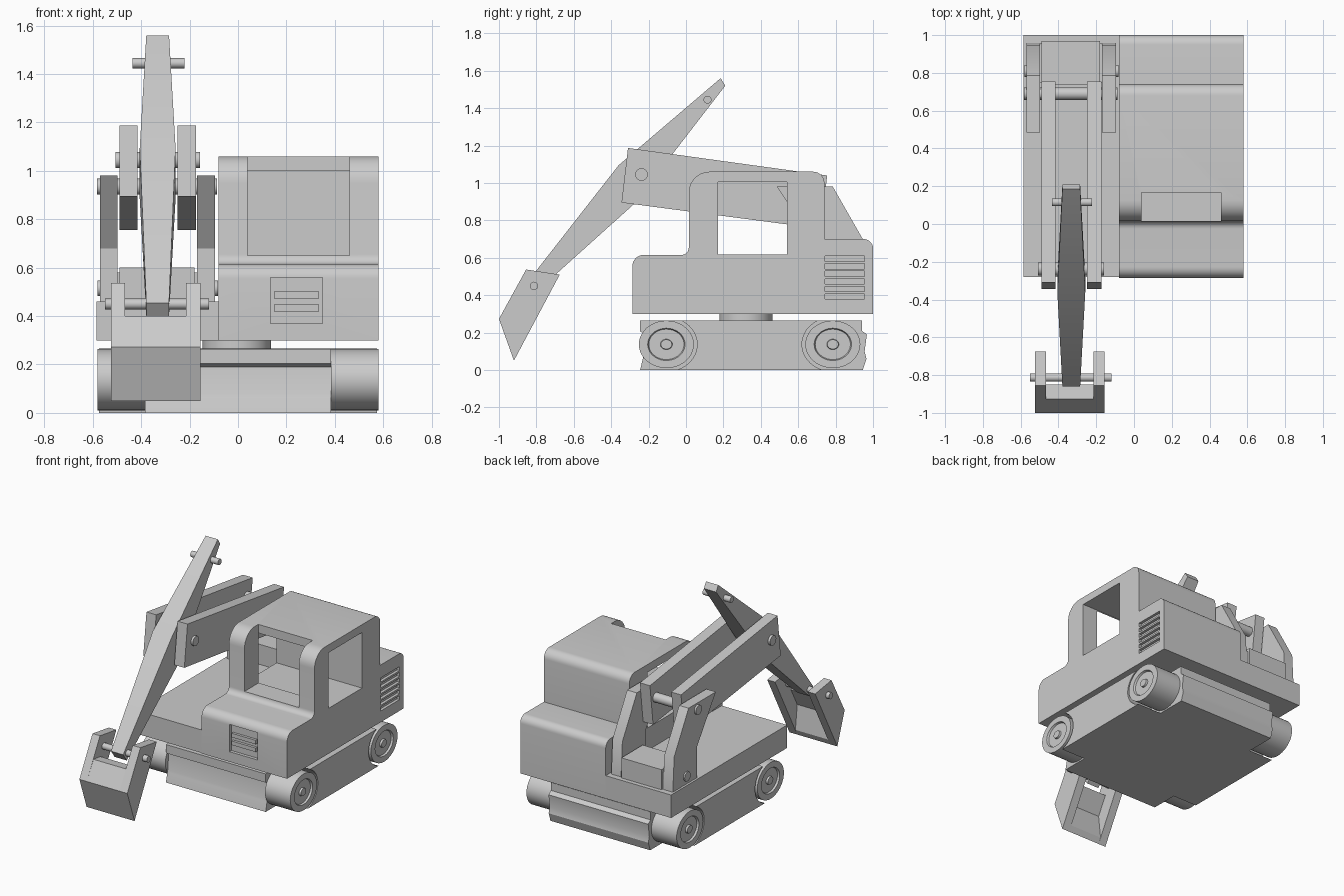
import bpy, bmesh, math

if "Cube" in bpy.data.objects:
    bpy.data.objects.remove(bpy.data.objects["Cube"])

grey = bpy.data.materials.new("plain grey")
grey.diffuse_color = (0.6, 0.6, 0.6, 1)
grey.use_nodes = True
grey.node_tree.nodes["Principled BSDF"].inputs["Base Color"].default_value = grey.diffuse_color


def finish(name, bm):
    bmesh.ops.recalc_face_normals(bm, faces=bm.faces[:])
    me = bpy.data.meshes.new(name)
    bm.to_mesh(me)
    bm.free()
    me.materials.append(grey)
    ob = bpy.data.objects.new(name, me)
    bpy.context.collection.objects.link(ob)
    return ob


def prism(name, pts, x0, x1):
    """Extrude a (y, z) profile from x0 to x1."""
    bm = bmesh.new()
    a = [bm.verts.new((x0, y, z)) for y, z in pts]
    b = [bm.verts.new((x1, y, z)) for y, z in pts]
    bm.faces.new(a)
    bm.faces.new(b[::-1])
    for i in range(len(pts)):
        j = (i + 1) % len(pts)
        bm.faces.new((a[i], b[i], b[j], a[j]))
    return finish(name, bm)


def box(name, x0, x1, y0, y1, z0, z1):
    return prism(name, [(y0, z0), (y1, z0), (y1, z1), (y0, z1)], x0, x1)


def arc(cy, cz, ry, rz, a0, a1, n=8):
    angs = [math.radians(a0 + (a1 - a0) * i / n) for i in range(n + 1)]
    return [(cy + ry * math.cos(a), cz + rz * math.sin(a)) for a in angs]


def pin(name, y, z, r, x0, x1, n=20):
    return prism(name, arc(y, z, r, r, 0, 360 - 360 / n, n - 1), x0, x1)


def cut(ob, cutters):
    for c in cutters:
        m = ob.modifiers.new("cut", 'BOOLEAN')
        m.object, m.operation, m.solver = c, 'DIFFERENCE', 'EXACT'
        bpy.context.view_layer.objects.active = ob
        bpy.ops.object.modifier_apply(modifier=m.name)
        bpy.data.objects.remove(c)


def wheel(name, side, cy, cz=0.137, ry=0.147, rz=0.127, n=40):
    """Oval roller with a recessed rim and a hub."""
    prof = [(1, .385), (1, .58), (.68, .58), (.64, .567), (.22, .567), (.2, .58)]
    bm = bmesh.new()
    rings = []
    for r, x in prof:
        rings.append([bm.verts.new((side * x, cy + r * ry * math.cos(2 * math.pi * i / n),
                                    cz + r * rz * math.sin(2 * math.pi * i / n))) for i in range(n)])
    for a, b in zip(rings, rings[1:]):
        for i in range(n):
            j = (i + 1) % n
            bm.faces.new((a[i], a[j], b[j], b[i]))
    bm.faces.new(rings[0])
    bm.faces.new(rings[-1])
    return finish(name, bm)


# Undercarriage: centre block, side block hollowed round the rollers, rollers
prism("undercarriage_core", [(-.245, .265), (-.245, .205), (-.215, .19), (-.225, .08), (-.23, .065),
                             (-.245, 0), (.945, 0), (.965, .06), (.955, .10), (.967, .19),
                             (.94, .21), (.94, .265)], -.385, .385)
FRONT, REAR = -.105, .785
prism("undercarriage_sides", arc(FRONT, .137, .165, .145, 62, -71, 14)
      + arc(REAR, .137, .165, .145, 251, 118, 14), -.575, .575)
for s, sn in ((-1, "left"), (1, "right")):
    wheel("front_roller_" + sn, s, FRONT)
    wheel("rear_roller_" + sn, s, REAR)

# Turntable
bm = bmesh.new()
bmesh.ops.create_cone(bm, cap_ends=True, segments=40, radius1=.142, radius2=.142, depth=.06)
bmesh.ops.translate(bm, verts=bm.verts[:], vec=(-.005, .32, .28))
finish("turntable", bm)

# Deck on the left and cab body on the right
box("deck", -.585, -.08, -.28, 1.0, .30, .46)
body = prism("cab_body", [(-.287, .30)] + arc(-.227, .555, .06, .06, 180, 90)
             + arc(-.025, .655, .04, .04, 270, 360, 6)
             + arc(.125, .95, .11, .11, 180, 90)
             + arc(.68, 1.0, .06, .06, 90, 0)
             + [(.74, .70)] + arc(.95, .65, .05, .05, 90, 0) + [(1.0, .30)], -.08, .58)
cutters = [box("window_cutter", -.2, .7, .17, .54, .617, 1.005),
           box("windscreen_cutter", .04, .46, -.03, .167, .65, 1.2),
           box("windscreen_join_cutter", .04, .46, .16, .3, .65, 1.0),
           box("grille_cutter", .135, .35, -.4, -.265, .37, .56)]
for i in range(6):
    z = .595 - i * .0405
    cutters.append(box("slot_cutter", .56, .7, .742, .955, z - .014, z + .014))
cut(body, cutters)
for z in (.433, .487):
    box("grille_bar", .148, .335, -.283, -.255, z - .014, z + .014)

# Boom brackets, filler block and pins
for x0, x1, sn in ((-.57, -.497, "left"), (-.17, -.095, "right")):
    prism("boom_bracket_" + sn, [(.485, .98), (.785, .98), (.945, .70), (.96, .45),
                                 (.69, .45), (.69, .68)], x0, x1)
box("bracket_block", -.49, -.18, .735, .97, .45, .60)
for x0, x1, sn in ((-.497, -.49, "left"), (-.18, -.17, "right")):
    box("block_spacer_" + sn, x0, x1, .75, .955, .45, .58)
pin("boom_pivot_pin", .69, .935, .033, -.583, -.087)
pin("bracket_pin", .81, .515, .033, -.58, -.083)

# Boom plates
for x0, x1, sn in ((-.49, -.415, "left"), (-.25, -.173, "right")):
    prism("boom_plate_" + sn, [(-.31, 1.187), (.755, 1.04), (.72, .755), (-.345, .895)], x0, x1)
pin("boom_front_pin", -.238, 1.045, .034, -.507, -.158)

# Stick: lofted through three tapered sections (top edge, lower edge, half width)
CX = -.332
bm = bmesh.new()
rings = []
for top, low, w in (((.185, 1.56), (.21, 1.52), .047), ((-.36, 1.095), (-.28, .885), .074),
                    ((-.86, .455), (-.82, .40), .047)):
    rings.append([bm.verts.new((CX + s * w, *p)) for p, s in
                  ((top, -1), (top, 1), (low, 1), (low, -1))])
for a, b in zip(rings, rings[1:]):
    for i in range(4):
        j = (i + 1) % 4
        bm.faces.new((a[i], a[j], b[j], b[i]))
bm.faces.new(rings[0])
bm.faces.new(rings[-1])
finish("stick", bm)
pin("stick_top_pin", .115, 1.445, .021, -.435, -.222)

# Bucket
for x0, x1, sn in ((-.525, -.467, "left"), (-.215, -.155, "right")):
    prism("bucket_side_" + sn, [(-.855, .537), (-.675, .51), (-.92, .05), (-1.0, .273)], x0, x1)
prism("bucket_shell", [(-.927, .40), (-1.0, .273), (-.92, .05), (-.90, .09),
                       (-.92, .26), (-.85, .39)], -.47, -.21)
pin("bucket_pin", -.813, .45, .022, -.55, -.12)

# Smooth the round surfaces, keep hard edges
bpy.ops.object.select_all(action='SELECT')
bpy.context.view_layer.objects.active = body
bpy.ops.object.shade_smooth_by_angle(angle=math.radians(30))
